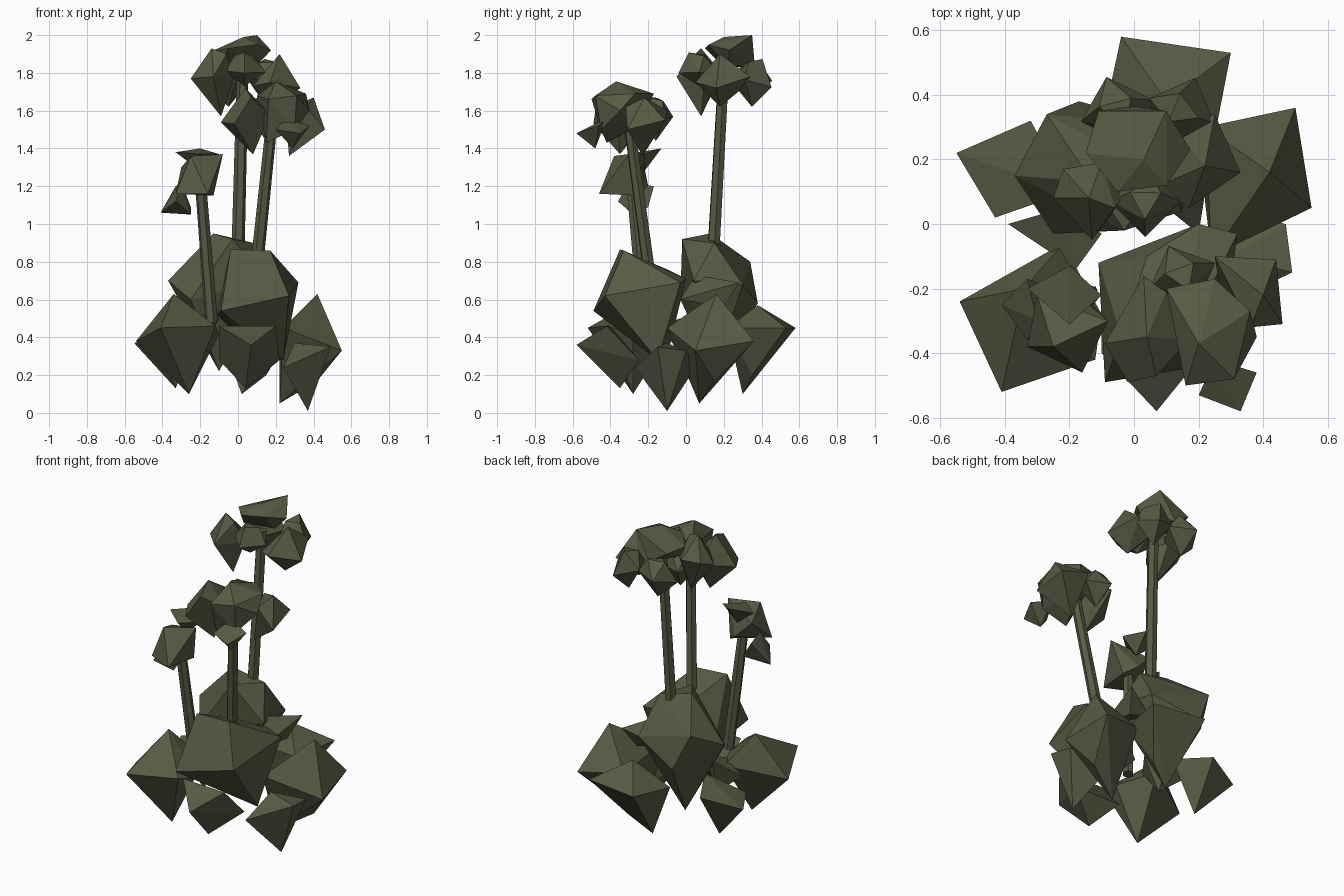
import bpy, bmesh, math, random
from mathutils import Vector

random.seed(4)
olive = bpy.data.materials.new("dark olive")
olive.diffuse_color = (0.098, 0.103, 0.058, 1)


def finish(name, bm):
    bmesh.ops.recalc_face_normals(bm, faces=bm.faces[:])
    me = bpy.data.meshes.new(name)
    bm.to_mesh(me)
    bm.free()
    me.materials.append(olive)
    ob = bpy.data.objects.new(name, me)
    bpy.context.collection.objects.link(ob)


def rock(name, *pts):
    """Faceted lump: convex hull of a few corner points."""
    bm = bmesh.new()
    for p in pts:
        bm.verts.new(p)
    res = bmesh.ops.convex_hull(bm, input=bm.verts[:])
    junk = {e for e in res["geom_interior"] + res["geom_unused"]
            if isinstance(e, bmesh.types.BMVert)}
    bmesh.ops.delete(bm, geom=list(junk), context='VERTS')
    bmesh.ops.dissolve_limit(bm, angle_limit=math.radians(6), verts=bm.verts[:], edges=bm.edges[:])
    finish(name, bm)


def gem(name, c, r, turn):
    """Small regular lump: bottom tip, four-sided belt and three top corners."""
    dirs = [(0, 0, -1)]
    for i in range(4):
        a = turn + i * math.tau / 4
        dirs.append((math.cos(a), math.sin(a), random.uniform(-.3, .2)))
    for i in range(3):
        a = turn + 0.5 + i * math.tau / 3
        dirs.append((.5 * math.cos(a), .5 * math.sin(a), random.uniform(.75, 1)))
    rock(name, *[[c[k] + r[k] * d[k] for k in range(3)] for d in dirs])


def stem(name, a, b, r):
    """Six-sided straight stalk from a to b."""
    a, b = Vector(a), Vector(b)
    bm = bmesh.new()
    bmesh.ops.create_cone(bm, cap_ends=True, segments=6, radius1=r, radius2=r * .88,
                          depth=(b - a).length)
    q = (b - a).to_track_quat('Z', 'Y')
    for v in bm.verts:
        v.co = q @ v.co + (a + b) / 2
    finish(name, bm)


# Base stones
rock("front_left_stone", (-.54, -.24, .38), (-.41, -.52, .45), (-.12, -.42, .46), (-.22, -.06, .45),
     (-.34, -.2, .63), (-.26, -.28, .1), (-.1, -.28, .42))
rock("front_tall_stone", (-.04, -.35, .865), (.17, -.33, .86), (.04, -.1, .76), (.32, -.03, .69),
     (.27, -.43, .62), (-.09, -.49, .54), (.2, 0, .71), (-.11, -.12, .52), (.1, -.1, .3), (.24, -.15, .28))
rock("back_tall_stone", (-.13, .13, .95), (-.03, -.02, .92), (.08, .15, .9), (-.27, .34, .8),
     (-.17, .38, .58), (-.37, .15, .7), (-.25, -.03, .6), (.15, .04, .7), (.12, .3, .68), (-.1, .15, .22))
rock("right_stone", (.42, .16, .63), (.5, .36, .38), (.22, .3, .42), (.55, .05, .33),
     (.24, -.1, .45), (.22, .07, .05), (.42, .15, .17))
rock("right_low_stone", (.37, -.1, .01), (.49, -.15, .35), (.47, 0, .33), (.24, .05, .24),
     (.24, -.27, .24), (.3, -.1, .37))
rock("back_stone", (-.04, .58, .45), (.3, .53, .45), (.24, .22, .45), (-.1, .3, .42),
     (.1, .38, .57), (.02, .3, .1), (.15, .35, .2))
rock("front_small_stone", (-.1, -.4, .46), (.2, -.42, .46), (.07, -.58, .36), (.04, -.35, .13),
     (-.1, -.25, .28), (.22, -.25, .28))
rock("left_stone", (-.55, .22, .37), (-.32, .32, .42), (-.43, .02, .37), (-.2, .1, .46), (-.33, .14, .13))
rock("left_filler_stone", (-.39, 0, .45), (-.18, -.14, .46), (-.1, -.03, .5), (-.22, .05, .52), (-.2, -.02, .3))
rock("middle_filler_stone", (.25, .28, .69), (.1, .05, .73), (.2, -.03, .6), (.2, .2, .56), (.05, .2, .6))

# Stalks
stem("back_stem", (0, .145, .85), (.025, .2, 1.82), .035)
stem("front_stem", (.1, -.2, .78), (.185, -.31, 1.6), .034)
stem("left_stem", (-.14, -.22, .48), (-.2, -.29, 1.24), .034)

# Back clump
rock("back_clump_top", (-.15, .22, 1.91), (-.11, .35, 1.9), (.1, .35, 2), (-.05, .1, 1.93), (.1, .12, 1.95),
     (.175, .23, 1.92), (0, .365, 1.83), (.03, .2, 1.99), (.1, .22, 1.84), (-.1, .2, 1.83))
rock("back_clump_left", (-.25, .08, 1.77), (-.13, -.05, 1.78), (-.02, .1, 1.77), (-.1, .19, 1.8),
     (-.14, .08, 1.93), (-.06, .05, 1.9), (-.09, .08, 1.57), (-.22, .17, 1.8))
rock("back_clump_right", (.25, .34, 1.78), (.33, .16, 1.72), (.17, .05, 1.75), (.08, .12, 1.73),
     (.12, .3, 1.72), (.22, .18, 1.9), (.2, .18, 1.62))
gem("back_clump_front", (.035, .07, 1.82), (.11, .11, .09), 0)
gem("back_clump_rear_left", (-.05, .35, 1.75), (.12, .11, .13), .3)
gem("back_clump_rear_right", (.15, .35, 1.75), (.11, .11, .13), 1.2)

# Front clump
rock("front_clump_top", (.1, -.2, 1.68), (.25, -.17, 1.69), (.36, -.27, 1.69), (.31, -.48, 1.68),
     (.16, -.5, 1.66), (.2, -.37, 1.755), (.38, -.35, 1.6), (.15, -.42, 1.43), (.22, -.25, 1.52), (.3, -.45, 1.5))
rock("front_clump_left", (-.09, -.37, 1.54), (.03, -.16, 1.6), (.1, -.21, 1.6), (.07, -.47, 1.67),
     (.17, -.36, 1.58), (-.02, -.49, 1.53), (.08, -.35, 1.37), (.04, -.35, 1.72))
rock("front_clump_right", (.25, -.1, 1.6), (.44, -.11, 1.55), (.46, -.31, 1.5), (.36, -.32, 1.62),
     (.4, -.22, 1.67), (.27, -.23, 1.36))
rock("front_clump_front", (.2, -.53, 1.5), (.33, -.58, 1.48), (.38, -.46, 1.52), (.25, -.42, 1.56), (.29, -.48, 1.4))
gem("front_clump_rear", (.15, -.16, 1.56), (.11, .1, .12), .4)

# Left clump
rock("left_clump_main", (-.25, -.38, 1.36), (-.08, -.3, 1.37), (-.3, -.22, 1.3), (-.33, -.38, 1.16),
     (-.16, -.46, 1.16), (-.13, -.25, 1.15), (-.2, -.2, 1.2))
rock("left_clump_top", (-.2, -.13, 1.4), (-.1, -.22, 1.37), (-.2, -.31, 1.37), (-.33, -.2, 1.38), (-.2, -.22, 1.28))
rock("left_clump_low", (-.41, -.25, 1.06), (-.25, -.28, 1.05), (-.33, -.36, 1.12), (-.33, -.17, 1.2),
     (-.3, -.3, 1.22), (-.25, -.2, 1.09))
